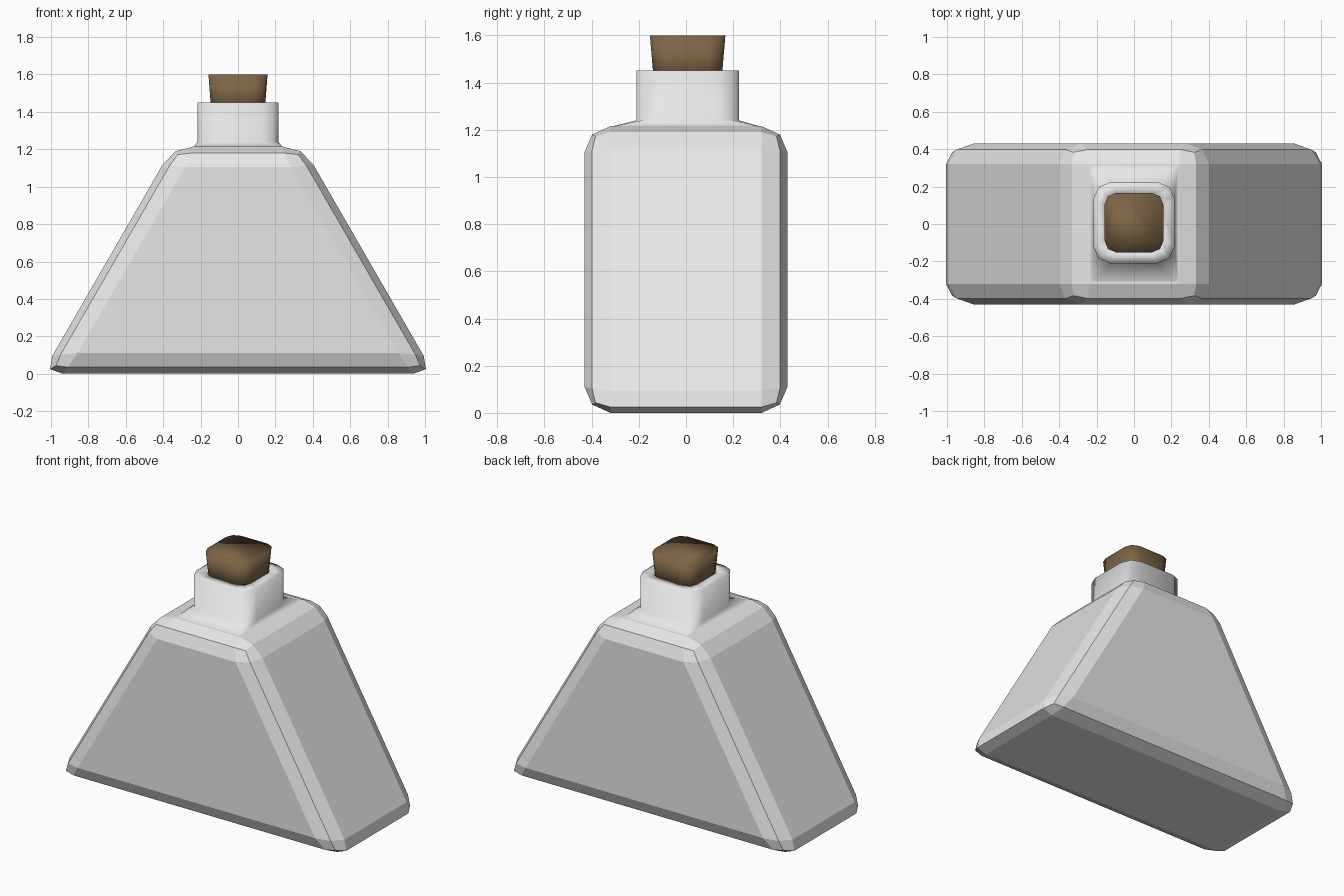
import bpy
import bmesh

cube = bpy.data.objects.get("Cube")
if cube:
    bpy.data.objects.remove(cube, do_unlink=True)


def material(name, rgb):
    mat = bpy.data.materials.new(name)
    mat.use_nodes = True
    mat.diffuse_color = (*rgb, 1)
    mat.node_tree.nodes["Principled BSDF"].inputs["Base Color"].default_value = (*rgb, 1)
    return mat


def add_object(name, bm, mat, smooth=False):
    bmesh.ops.recalc_face_normals(bm, faces=bm.faces)
    for face in bm.faces:
        face.smooth = smooth
    mesh = bpy.data.meshes.new(name)
    bm.to_mesh(mesh)
    bm.free()
    mesh.materials.append(mat)
    obj = bpy.data.objects.new(name, mesh)
    bpy.context.collection.objects.link(obj)
    return obj


def rounded_ring(bm, z, hx, hy, cut, cy=0.0):
    """Rectangle with three points on each rounded corner."""
    points = []
    m = cut * 0.293
    for sx, sy in ((1, 1), (-1, 1), (-1, -1), (1, -1)):
        corner = [(hx, hy - cut), (hx - m, hy - m), (hx - cut, hy)]
        if sx * sy < 0:
            corner.reverse()
        points += [(sx * x, sy * y + cy, z) for x, y in corner]
    return [bm.verts.new(p) for p in points]


def loft(name, sections, mat, cap_start=False):
    bm = bmesh.new()
    rings = [rounded_ring(bm, *s) for s in sections]
    for a, b in zip(rings, rings[1:]):
        for i in range(len(a)):
            j = (i + 1) % len(a)
            bm.faces.new((a[i], a[j], b[j], b[i]))
    bm.faces.new(rings[-1])
    if cap_start:
        bm.faces.new(rings[0])
    return add_object(name, bm, mat, smooth=True)


glass = material("pale glass", (0.8, 0.8, 0.8))
cork = material("cork brown", (0.205, 0.13, 0.061))

# Tapered body with faceted bevels
BASE_X, TOP_X, HALF_Y, TOP_Z = 1.048, 0.347, 0.43, 1.215
bm = bmesh.new()
bmesh.ops.create_cube(bm, size=2)
for v in bm.verts:
    top = v.co.z > 0
    v.co.x *= TOP_X if top else BASE_X
    v.co.y *= HALF_Y
    v.co.z = TOP_Z if top else 0
bmesh.ops.bevel(bm, geom=bm.edges[:], offset=0.11, offset_type='OFFSET',
                segments=2, profile=0.5, affect='EDGES', clamp_overlap=True)
add_object("bottle_body", bm, glass)

# Neck flaring into the shoulder, with a shallow mouth
loft("bottle_neck", [
    (1.212, 0.236, 0.32, 0.01),
    (1.24, 0.217, 0.217, 0.09, 0.007),
    (1.45, 0.217, 0.217, 0.09, 0.007),
    (1.45, 0.15, 0.15, 0.06, 0.007),
    (1.39, 0.14, 0.14, 0.06, 0.007),
], glass)

# Tapered stopper
loft("cork_stopper", [
    (1.39, 0.142, 0.142, 0.06, 0.007),
    (1.60, 0.158, 0.16, 0.065, 0.007),
], cork, cap_start=True)
